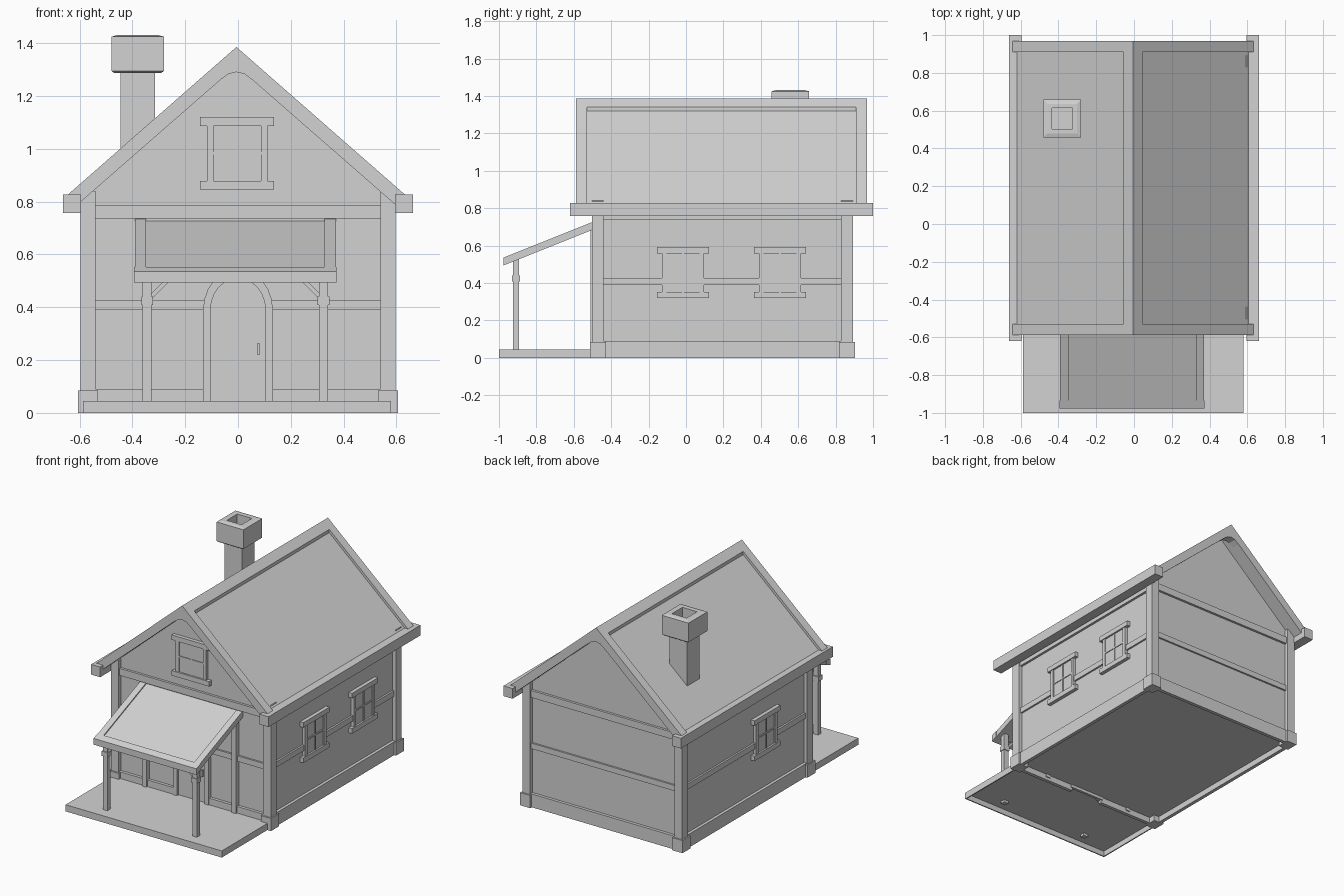
import bpy, bmesh, math
from mathutils import Vector

cube = bpy.data.objects.get("Cube")
if cube:
    bpy.data.objects.remove(cube, do_unlink=True)

grey = bpy.data.materials.new("plain_grey")
grey.use_nodes = True
GREY = (0.65, 0.65, 0.65, 1)
grey.diffuse_color = GREY
grey.node_tree.nodes["Principled BSDF"].inputs["Base Color"].default_value = GREY


def finish(name, bm):
    bmesh.ops.recalc_face_normals(bm, faces=bm.faces)
    mesh = bpy.data.meshes.new(name)
    bm.to_mesh(mesh)
    bm.free()
    mesh.materials.append(grey)
    ob = bpy.data.objects.new(name, mesh)
    bpy.context.collection.objects.link(ob)
    return ob


def prism(name, pts, a, b, axis="y"):
    """Extrude a side profile from a to b along x or y."""
    bm = bmesh.new()
    place = (lambda p, t: (p[0], t, p[1])) if axis == "y" else (lambda p, t: (t, p[0], p[1]))
    face = bm.faces.new([bm.verts.new(place(p, a)) for p in pts])
    out = bmesh.ops.extrude_face_region(bm, geom=[face])
    move = Vector((0, b - a, 0)) if axis == "y" else Vector((b - a, 0, 0))
    bmesh.ops.translate(bm, vec=move, verts=[v for v in out["geom"] if isinstance(v, bmesh.types.BMVert)])
    return finish(name, bm)


def box(name, x0, x1, y0, y1, z0, z1):
    return prism(name, [(x0, z0), (x1, z0), (x1, z1), (x0, z1)], y0, y1)


WX, WF, WB = 0.572, -0.478, 0.868      # wall faces: side, front, back
FLOOR = 0.04                           # underside of the floor, above the rims
SLOPE, APEX, RIDGE = 0.876, 1.386, -0.006


def on_wall(name, wall, u0, u1, z0, z1, d, sink=0.01):
    """Box lying on a wall, spanning u0..u1 along it and standing d proud."""
    if wall == "front":
        return box(name, u0, u1, WF - d, WF + sink, z0, z1)
    if wall == "back":
        return box(name, u0, u1, WB - sink, WB + d, z0, z1)
    s = 1 if wall == "left" else -1
    return box(name, *sorted((s * (WX - sink), s * (WX + d))), u0, u1, z0, z1)


# House body with gables
roof_z = lambda x, drop: APEX - drop - SLOPE * abs(x)
prism("house_walls", [(-WX, FLOOR), (WX, FLOOR), (WX, roof_z(WX, 0.05)),
                      (RIDGE, APEX - 0.05), (-WX, roof_z(WX, 0.05))], WF, WB)

# Porch slab, hollow underneath
box("porch_slab_top", -0.587, 0.579, -1, WF, FLOOR - 0.003, 0.045)
box("porch_slab_front_rim", -0.587, 0.579, -1, -0.992, 0, 0.04)
for x in (-0.587, 0.571):
    box("porch_slab_side_rim", x, x + 0.008, -0.995, WF, 0, 0.04)

# Corner posts and their base blocks
for side, s in (("left", 1), ("right", -1)):
    x0, x1 = sorted((s * 0.54, s * 0.597))
    b0, b1 = sorted((s * 0.53, s * 0.606))
    for end, y0, y1 in (("front", -0.503, -0.44), ("back", 0.83, 0.893)):
        box(f"{end}_{side}_corner_post", x0, x1, y0, y1, 0.02, 0.84)
        box(f"{end}_{side}_post_base", b0, b1, y0 - 0.011, y1 + 0.011, 0, 0.085)

# Baseboards, middle rails and top beams
for wall in ("front", "back", "left", "right"):
    u0, u1 = (-0.55, 0.55) if wall in ("front", "back") else (-0.45, 0.84)
    on_wall(f"{wall}_top_beam", wall, u0, u1, 0.737, 0.785, 0.016)
    spans = [(u0, -0.12), (0.12, u1)] if wall == "front" else [(u0, u1)]
    for a, b in spans:
        on_wall(f"{wall}_baseboard", wall, a, b, 0, 0.09, 0.02, 0.004)
        on_wall(f"{wall}_middle_rail", wall, a, b, 0.39, 0.428, 0.012)


# Windows
def window(name, wall, u, z, half, tall):
    lintel, jamb, pane = half, half - 0.026, half - 0.05
    on_wall(name + "_pane", wall, u - jamb, u + jamb, z - tall, z + tall, 0.013)
    for s in (-1, 1):
        a, b = sorted((u + s * jamb, u + s * pane))
        on_wall(name + "_jamb", wall, a, b, z - tall, z + tall, 0.02)
        a, b = sorted((z + s * tall, z + s * (tall - 0.033)))
        on_wall(name + "_lintel_and_sill", wall, u - lintel, u + lintel, a, b, 0.025)
    on_wall(name + "_upright_bar", wall, u - 0.005, u + 0.005, z - tall, z + tall, 0.018)
    on_wall(name + "_cross_bar", wall, u - pane, u + pane, z - 0.005, z + 0.005, 0.018)


window("gable_window", "front", -0.003, 0.983, 0.14, 0.137)
window("left_front_window", "left", -0.016, 0.456, 0.139, 0.136)
window("left_back_window", "left", 0.503, 0.456, 0.139, 0.136)
window("right_window", "right", -0.016, 0.456, 0.139, 0.136)


# Arched door
def arch(half, spring, top, n=12):
    pts = [(half * math.cos(math.pi * i / n), spring + (top - spring) * math.sin(math.pi * i / n))
           for i in range(n + 1)]
    return [(half, 0.02)] + pts + [(-half, 0.02)]


inner, outer = arch(0.104, 0.39, 0.51), arch(0.132, 0.39, 0.545)
prism("door_panel", inner, WF - 0.008, WF + 0.01)
prism("door_frame", outer + inner[::-1], WF - 0.026, WF + 0.01)
box("door_handle", 0.074, 0.082, WF - 0.025, WF, 0.22, 0.265)

# Roof: recessed slopes, raised ridge band and gable boards
for side, s in (("left", 1), ("right", -1)):
    def slope(x0, x1, top, bottom):
        pts = [(x0, top), (x1, top), (x1, bottom), (x0, bottom)]
        return [(RIDGE + s * x, roof_z(x, drop)) for x, drop in pts]

    prism(f"{side}_roof_slope", slope(0, 0.613, 0.022, 0.07), -0.55, 0.93)
    prism(f"{side}_ridge_band", slope(0, 0.05, 0, 0.05), -0.55, 0.93)
    for end, y0, y1 in (("front", -0.588, -0.53), ("back", 0.91, 0.968)):
        pts = slope(0, 0.645, 0, 0.05)[:3] + [slope(0, 0.61, 0, 0.07)[2]]
        pts += [(RIDGE + s * 0.06, 1.262), (RIDGE + s * 0.03, 1.284), (RIDGE, 1.291)]
        prism(f"{end}_{side}_gable_board", pts, y0, y1)
    x0, x1 = sorted((s * 0.595, s * 0.662))
    box(f"{side}_eave_beam", x0, x1, -0.62, 1, 0.758, 0.827)

# Chimney: square rings from the shaft up over the cap and down the flue
bm = bmesh.new()
rings = []
for h, z in ((0.066, 0.93), (0.066, 1.29), (0.09, 1.288), (0.1, 1.296), (0.1, 1.425),
             (0.078, 1.431), (0.055, 1.431), (0.055, 1.33)):
    rings.append([bm.verts.new((-0.38 + a * h, 0.558 + b * h, z))
                  for a, b in ((-1, -1), (1, -1), (1, 1), (-1, 1))])
for low, high in zip(rings, rings[1:]):
    for i in range(4):
        j = (i + 1) % 4
        bm.faces.new((low[i], low[j], high[j], high[i]))
bm.faces.new(rings[0][::-1])
bm.faces.new(rings[-1])
finish("chimney", bm)

# Porch awning: recessed sheet with raised side boards and upright-faced front bar
AX = -0.01


def awning(y0, y1, top, bottom):
    z = lambda y, drop: 0.535 + 0.4 * (y + 0.978) - drop
    return [(y, z(y, d)) for y, d in ((y0, top), (y1, top), (y1, bottom), (y0, bottom))]


prism("awning_sheet", awning(-0.96, -0.475, 0.008, 0.038), AX - 0.36, AX + 0.36, "x")
prism("awning_front_bar", awning(-0.977, -0.935, 0, 0.042), AX - 0.384, AX + 0.384, "x")
for s in (-1, 1):
    a, b = sorted((AX + s * 0.338, AX + s * 0.381))
    prism("awning_side_board", awning(-0.96, -0.475, 0, 0.042), a, b, "x")
    # Porch posts, collars and braces
    c = AX + s * 0.334
    box("porch_front_post", c - 0.017, c + 0.017, -0.926, -0.893, 0.02, 0.53)
    box("porch_post_collar", c - 0.022, c + 0.022, -0.931, -0.888, 0.408, 0.44)
    box("porch_wall_post", c - 0.017, c + 0.017, -0.51, WF + 0.01, 0.02, 0.7)
    e = c - s * 0.015
    prism("porch_brace", [(e, 0.43), (e, 0.452), (e - s * 0.06, 0.512), (e - s * 0.08, 0.51)],
          -0.918, -0.9)
